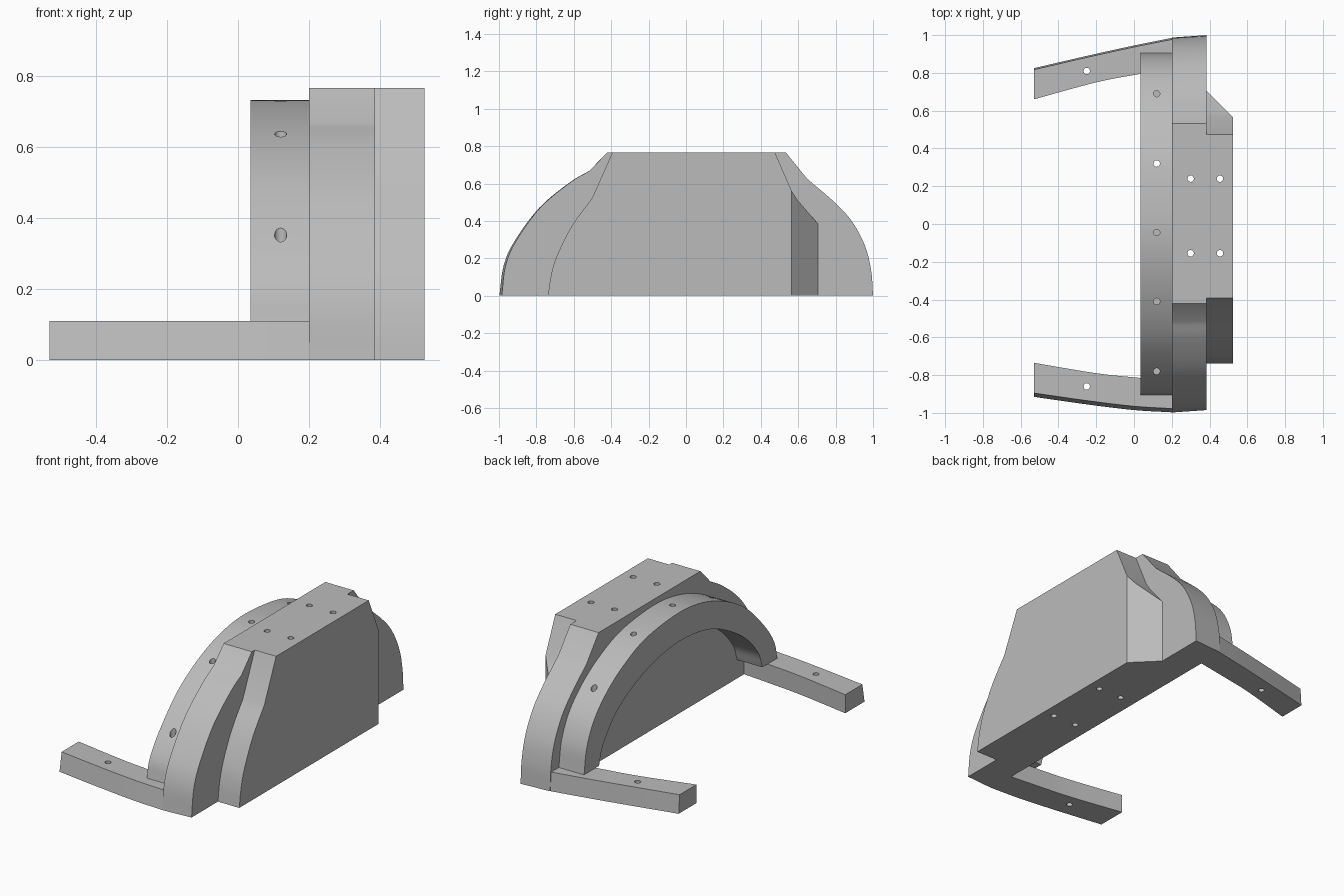
import bpy, bmesh
from mathutils import Vector

if "Cube" in bpy.data.objects:
    bpy.data.objects.remove(bpy.data.objects["Cube"], do_unlink=True)

grey = bpy.data.materials.new("plain grey")
grey.use_nodes = True
colour = (0.5, 0.5, 0.5, 1)
grey.diffuse_color = colour
grey.node_tree.nodes["Principled BSDF"].inputs["Base Color"].default_value = colour


def smooth_path(points, steps=5):
    """Catmull-Rom curve through 2D points."""
    pts = [Vector(p) for p in points]
    pts = [2 * pts[0] - pts[1]] + pts + [2 * pts[-1] - pts[-2]]
    out = []
    for a, b, c, d in zip(pts, pts[1:], pts[2:], pts[3:]):
        for i in range(steps):
            t = i / steps
            out.append(0.5 * (2 * b + (c - a) * t + (2 * a - 5 * b + 4 * c - d) * t * t
                              + (3 * b - a - 3 * c + d) * t ** 3))
    return [tuple(p) for p in out] + [tuple(pts[-2])]


def loft(name, start, end):
    """Solid between two matching outlines."""
    bm = bmesh.new()
    a = [bm.verts.new(p) for p in start]
    b = [bm.verts.new(p) for p in end]
    bm.faces.new(a)
    bm.faces.new(b[::-1])
    n = len(a)
    for i in range(n):
        bm.faces.new((a[i], b[i], b[(i + 1) % n], a[(i + 1) % n]))
    bmesh.ops.recalc_face_normals(bm, faces=bm.faces)
    mesh = bpy.data.meshes.new(name)
    bm.to_mesh(mesh)
    bm.free()
    mesh.materials.append(grey)
    obj = bpy.data.objects.new(name, mesh)
    bpy.context.collection.objects.link(obj)
    return obj


def extrude_x(name, outline, x0, x1):
    return loft(name, [(x0, y, z) for y, z in outline], [(x1, y, z) for y, z in outline])


def drill(obj, x, y, low=-0.1, high=0.9):
    """Vertical round hole."""
    bpy.ops.mesh.primitive_cylinder_add(vertices=24, radius=0.017, depth=high - low,
                                        location=(x, y, (low + high) / 2))
    cutter = bpy.context.object
    cutter.hide_render = True
    cutter.data.materials.append(grey)
    bpy.ops.object.select_all(action="DESELECT")
    bpy.context.view_layer.objects.active = obj
    obj.select_set(True)
    mod = obj.modifiers.new("hole", "BOOLEAN")
    mod.operation, mod.solver, mod.object = "DIFFERENCE", "EXACT", cutter
    bpy.ops.object.modifier_apply(modifier=mod.name)
    bpy.data.objects.remove(cutter, do_unlink=True)


# Main body slab: curved flanks, sloped shoulders, flat top, slightly sheared
right_flank = smooth_path([(-0.985, 0), (-0.965, 0.16), (-0.91, 0.29), (-0.78, 0.47),
                           (-0.62, 0.605), (-0.515, 0.668)])
left_flank = smooth_path([(0.647, 0.626), (0.797, 0.497), (0.888, 0.396), (0.957, 0.267),
                          (0.99, 0.134), (1.0, 0)])
outline = right_flank + [(-0.42, 0.767), (0.533, 0.767)] + left_flank
body = loft("body_slab",
            [(0.2, y - 0.013 * (1 - z / 0.767), z) for y, z in outline],
            [(0.385, y, z) for y, z in outline])

# Outer block with one bevelled vertical corner
side = smooth_path([(-0.738, 0), (-0.722, 0.107), (-0.69, 0.214), (-0.61, 0.374),
                    (-0.503, 0.52)], 4)
block = extrude_x("outer_block", side + [(-0.393, 0.767), (0.475, 0.767), (0.565, 0.56),
                                         (0.598, 0.51), (0.705, 0.385), (0.705, 0)],
                  0.385, 0.525)
bm = bmesh.new()
bm.from_mesh(block.data)
cut = bmesh.ops.bisect_plane(bm, geom=bm.verts[:] + bm.edges[:] + bm.faces[:], dist=1e-5,
                             plane_co=(0.525, 0.565, 0), plane_no=(1, 1, 0), clear_outer=True)
bmesh.ops.holes_fill(bm, edges=[e for e in bm.edges if e.is_boundary])
bmesh.ops.recalc_face_normals(bm, faces=bm.faces)
bm.to_mesh(block.data)
bm.free()

# Arched rib behind the body
crown = smooth_path([(-0.905, 0.11), (-0.875, 0.22), (-0.78, 0.353), (-0.61, 0.52),
                     (-0.41, 0.637), (-0.2, 0.708), (0.02, 0.732), (0.32, 0.7), (0.53, 0.62),
                     (0.69, 0.52), (0.81, 0.4), (0.88, 0.26), (0.905, 0.11)])
hollow = smooth_path([(0.765, 0.11), (0.72, 0.23), (0.57, 0.39), (0.3, 0.515), (0, 0.56),
                      (-0.3, 0.515), (-0.57, 0.37), (-0.72, 0.22), (-0.765, 0.11)])
rib = extrude_x("arched_rib", crown + hollow, 0.035, 0.2)


# Curved base arms
def arm(name, outer, inner, lean):
    edge, back = smooth_path(outer, 4), smooth_path(inner, 4)
    bottom = [(x, y, 0) for x, y in edge + back]
    top = [(x, y - lean, 0.11) for x, y in edge] + [(x, y, 0.11) for x, y in back]
    return loft(name, bottom, top)


left_arm = arm("back_arm", [(0.2, 0.985), (0, 0.945), (-0.25, 0.89), (-0.53, 0.825)],
               [(-0.53, 0.66), (-0.2, 0.75), (0.035, 0.795), (0.2, 0.825)], 0.008)
right_arm = arm("front_arm", [(0.2, -0.997), (0, -0.985), (-0.25, -0.955), (-0.53, -0.915)],
                [(-0.53, -0.735), (-0.2, -0.79), (0.035, -0.815), (0.2, -0.83)], -0.02)

# Fixing holes
for y in (0.24, -0.155):
    drill(body, 0.3, y)
    drill(block, 0.455, y)
drill(left_arm, -0.25, 0.81)
drill(right_arm, -0.25, -0.86)
drill(rib, 0.12, 0.32)
for y, low in ((0.69, 0.42), (-0.045, 0.64), (-0.41, 0.54), (-0.78, 0.25)):
    drill(rib, 0.12, y, low)

# Smooth curves, crisp edges
for obj in (body, block, rib, left_arm, right_arm):
    bpy.ops.object.select_all(action="DESELECT")
    obj.select_set(True)
    bpy.context.view_layer.objects.active = obj
    bpy.ops.object.shade_smooth_by_angle(angle=0.35)
